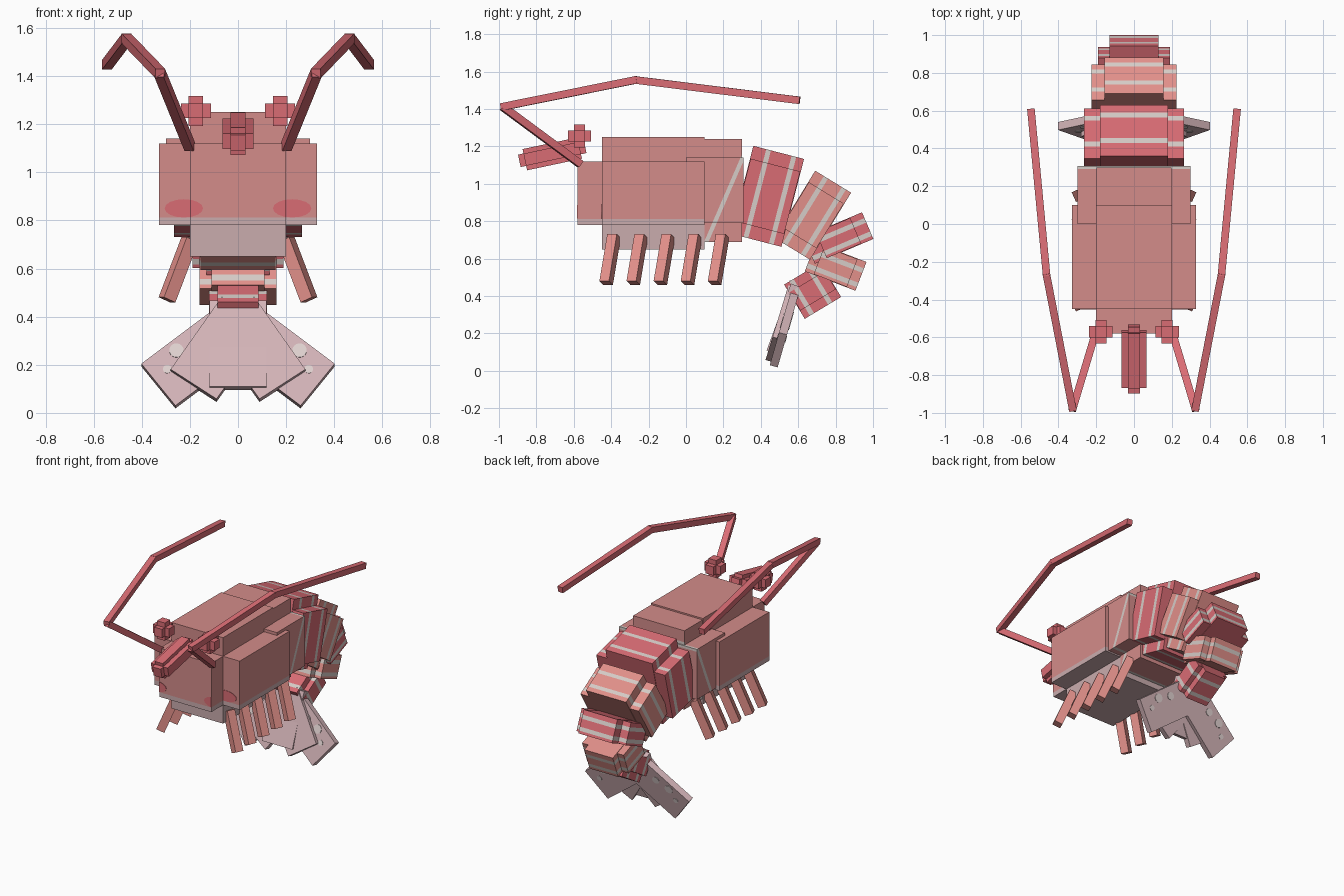
import bpy, bmesh, math
from mathutils import Vector, Matrix

if "Cube" in bpy.data.objects:
    bpy.data.objects.remove(bpy.data.objects["Cube"])


def material(name, rgb):
    m = bpy.data.materials.new(name)
    lin = [((c / 255 + 0.055) / 1.055) ** 2.4 for c in rgb]
    m.diffuse_color = (*lin, 1)
    m.use_nodes = True
    m.node_tree.nodes["Principled BSDF"].inputs["Base Color"].default_value = m.diffuse_color
    return m


SHELL = material("shell_pink", (212, 140, 138))
RED = material("band_red", (217, 108, 116))
SALMON = material("salmon", (226, 144, 138))
BELLY = material("belly_grey_pink", (202, 172, 174))
STRIPE = material("pale_stripe", (214, 204, 199))
FAN = material("fan_pink", (213, 181, 185))
SPOT = material("fan_spot", (226, 212, 210))


def finish(name, bm, mats, matrix=None):
    if matrix is not None:
        bm.transform(matrix)
    bmesh.ops.recalc_face_normals(bm, faces=bm.faces)
    me = bpy.data.meshes.new(name)
    bm.to_mesh(me)
    bm.free()
    for m in mats:
        me.materials.append(m)
    ob = bpy.data.objects.new(name, me)
    bpy.context.collection.objects.link(ob)
    return ob


def box(name, lo, hi, mat, matrix=None, paint=None, bands=()):
    """Box from corner lo to hi; bands = (normal, from, to) slices get the paint material."""
    lo, hi = Vector(lo), Vector(hi)
    bm = bmesh.new()
    bmesh.ops.create_cube(bm, size=1)
    size = hi - lo
    bm.transform(Matrix.Translation((lo + hi) / 2) @ Matrix.Diagonal((*size, 1)))
    for n, a, b in bands:
        n = Vector(n).normalized()
        for d in (a, b):
            bmesh.ops.bisect_plane(bm, geom=bm.verts[:] + bm.edges[:] + bm.faces[:],
                                   plane_co=n * d, plane_no=n)
    for f in bm.faces:
        c = f.calc_center_median()
        if any(a < c.dot(Vector(n).normalized()) < b for n, a, b in bands):
            f.material_index = 1
    return finish(name, bm, [mat] + ([paint] if paint else []), matrix)


def beam(name, a, b, w, mat, extra=0.0):
    a, b = Vector(a), Vector(b)
    d = b - a
    h = d.length / 2 + extra
    m = Matrix.Translation((a + b) / 2) @ d.to_track_quat('Y', 'Z').to_matrix().to_4x4()
    return box(name, (-w / 2, -h, -w / 2), (w / 2, h, w / 2), mat, m)


def disc(name, rx, rz, mat, matrix, clip_x=None):
    """Thin elliptical plate in the xz plane."""
    bm = bmesh.new()
    bmesh.ops.create_cone(bm, cap_ends=True, segments=16, radius1=1, radius2=1, depth=0.006)
    bm.transform(matrix @ Matrix.Diagonal((rx, 1, rz, 1)) @ Matrix.Rotation(math.pi / 2, 4, 'X'))
    if clip_x is not None:
        r = bmesh.ops.bisect_plane(bm, geom=bm.verts[:] + bm.edges[:] + bm.faces[:],
                                   plane_co=(clip_x, 0, 0),
                                   plane_no=(math.copysign(1, clip_x), 0, 0), clear_outer=True)
        cut = [e for e in r['geom_cut'] if isinstance(e, bmesh.types.BMEdge)]
        bmesh.ops.contextual_create(bm, geom=cut)
    return finish(name, bm, [mat])


# Head shell: three crossing blocks with a pale lower edge
Z = (0, 0, 1)
box("head_core", (-.2, -.45, .65), (.2, .1, 1.25), SHELL, None, BELLY, [(Z, .6, .815)])
box("head_sides", (-.328, -.45, .78), (.328, .1, 1.12), SHELL, None, BELLY, [(Z, .7, .812)])
box("head_front", (-.2, -.58, .78), (.2, .1, 1.12), SHELL, None, BELLY, [(Z, .7, .812)])

# Rear shell with a slanted pale stripe
slant = Vector((0, .44, -.19)).normalized()
mid = slant.dot(Vector((0, .285, 1.1)))
slash = [(slant, mid - .01, mid + .012)]
box("rear_shell_core", (-.198, -.1, .69), (.198, .3, 1.24), SHELL, None, STRIPE, slash)
box("rear_shell_sides", (-.3, 0, .79), (.3, .308, 1.14), SHELL, None, STRIPE, slash)

# Tail segments: centre y, z, tilt, length, height, half width, plate half width, colour
segments = [
    (.435, .933, -14.5, .28, .485, .18, .265, RED),
    (.677, .832, -31.5, .225, .42, .155, .225, SALMON),
    (.815, .710, -67, .155, .34, .13, .19, RED),
    (.800, .557, -111, .165, .29, .11, .16, SALMON),
    (.677, .428, -149, .227, .214, .085, .12, RED),
]
for i, (y, z, ang, ln, ht, w, pw, mat) in enumerate(segments, 1):
    m = Matrix.Translation((0, y, z)) @ Matrix.Rotation(math.radians(ang), 4, 'X')
    bands = [((0, 1, 0), (f - .5) * ln - .013, (f - .5) * ln + .013) for f in (.3, .8)]
    inset = .07 if i < 4 else .05
    box(f"tail_segment_{i}", (-w, -ln / 2, -ht / 2), (w, ln / 2, ht / 2), mat, m, STRIPE, bands)
    box(f"tail_side_plates_{i}", (-pw, -ln / 2 + .003, -ht / 2 + inset),
        (pw, ln / 2 - .003, ht / 2 - inset), mat, m, STRIPE, bands)


# Tail fan
def fan_blade(name, base, roll, tilt, top, length, width, spots=()):
    m = (Matrix.Translation(base) @ Matrix.Rotation(math.radians(-tilt), 4, 'X')
         @ Matrix.Rotation(math.radians(-roll), 4, 'Y'))
    box(name, (-width / 2, -.022, -length), (width / 2, .022, top), FAN, m)
    for k, (x, z, r) in enumerate(spots):
        for face in (-.022, .022):
            disc(f"{name}_spot_{k}", r, r, SPOT, m @ Matrix.Translation((x, face, z)))


fan_blade("fan_centre", (0, .575, .44), 0, 20, .02, .36, .235)
for s, side in ((1, "right"), (-1, "left")):
    fan_blade(f"fan_inner_{side}", (0, .545, .375), s * 34, 17, .05, .33, .23)
    fan_blade(f"fan_outer_{side}", (0, .565, .36), s * 52, 16, .02, .42, .23,
              [(s * .05, -.17, .026), (s * .07, -.27, .03), (s * .03, -.35, .018)])

# Nose spike: crossing bars
nose = Matrix.Translation((0, -.715, 1.16)) @ Matrix.Rotation(math.radians(12), 4, 'X')
for part, x, y, z in (("core", .032, .18, .034), ("wide", .065, .15, .033), ("tall", .031, .15, .058)):
    box(f"nose_{part}", (-x, -y, -z), (x, y, z), RED, nose)

for s, side in ((1, "right"), (-1, "left")):
    # Eyes: three crossing bars
    eye = Matrix.Translation((s * .175, -.57, 1.255))
    for axis in range(3):
        h = Vector((.03, .03, .03))
        h[axis] = .062
        box(f"eye_{side}_{'xyz'[axis]}", -h, h, RED, eye)

    # Feelers: bent three-part rods
    pts = [(s * .2, -.565, 1.105), (s * .325, -.98, 1.412), (s * .463, -.27, 1.555), (s * .545, .6, 1.447)]
    for k in range(3):
        beam(f"feeler_{side}_{k + 1}", pts[k], pts[k + 1], .04, RED, .008 if k else .0)

    # Legs: five per side, splayed outward
    for k in range(5):
        y = -.385 + k * .145
        beam(f"leg_{side}_{k + 1}", (s * .2, y, .72), (s * .295, y - .042, .47), .056, SALMON)

    # Cheek spots across the stepped front
    disc(f"cheek_outer_{side}", .08, .038, RED, Matrix.Translation((s * .225, -.45, .85)))
    disc(f"cheek_inner_{side}", .08, .038, RED, Matrix.Translation((s * .225, -.58, .85)), s * .2)
